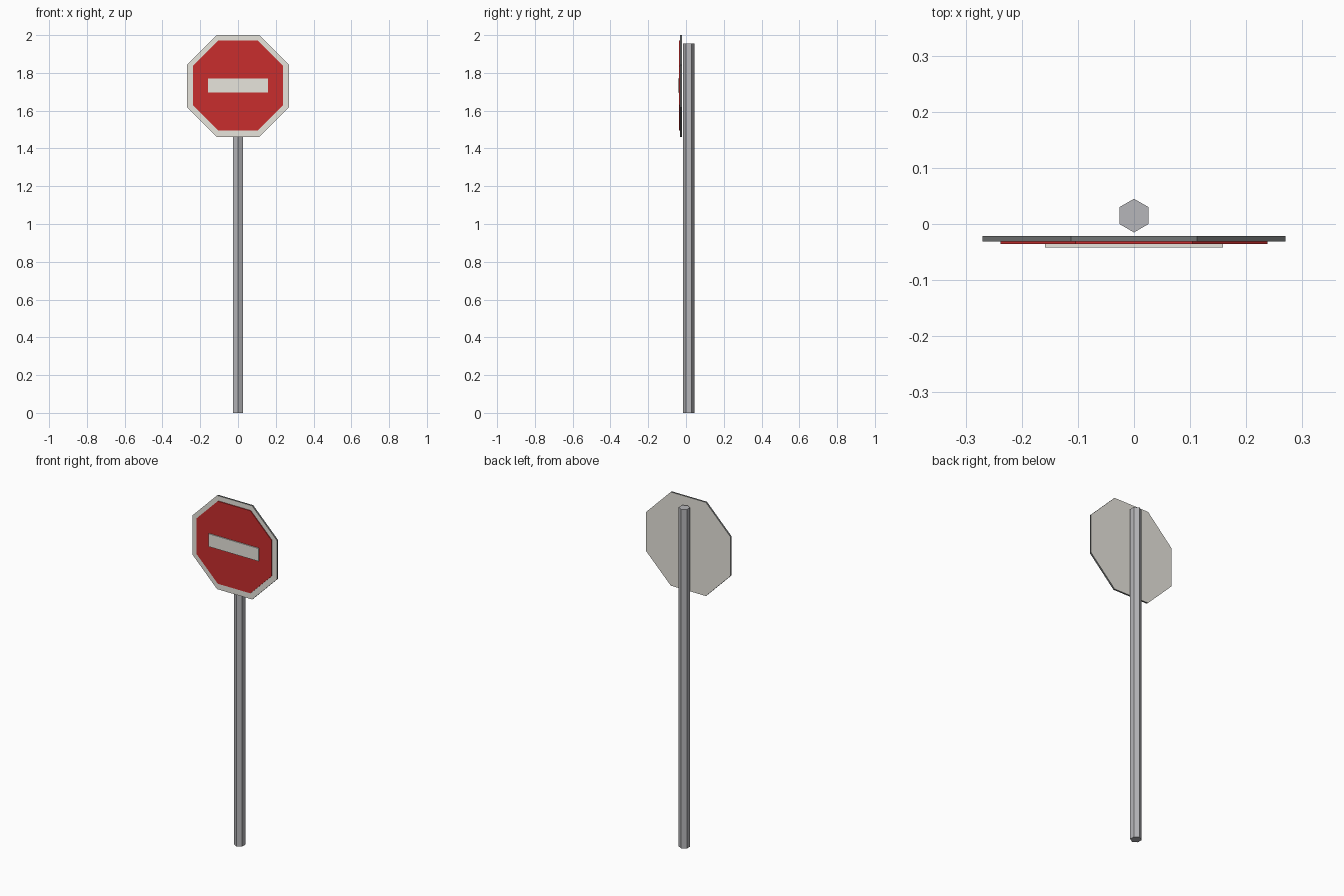
import bpy
import bmesh
from math import pi, sin, cos

if "Cube" in bpy.data.objects:
    bpy.data.objects.remove(bpy.data.objects["Cube"], do_unlink=True)


def material(name, color):
    mat = bpy.data.materials.new(name)
    mat.use_nodes = True
    mat.diffuse_color = (*color, 1)
    mat.node_tree.nodes["Principled BSDF"].inputs["Base Color"].default_value = (*color, 1)
    return mat


white = material("off_white", (0.8, 0.78, 0.72))
red = material("sign_red", (0.58, 0.027, 0.027))
steel = material("pole_grey", (0.47, 0.47, 0.49))
dark = material("edge_dark_grey", (0.17, 0.18, 0.18))


def prism(name, points, offset, mats):
    """Extrude a flat outline along an offset; side faces take the last material."""
    bm = bmesh.new()
    face = bm.faces.new([bm.verts.new(p) for p in points])
    grown = bmesh.ops.extrude_face_region(bm, geom=[face], use_keep_orig=True)
    moved = [v for v in grown["geom"] if isinstance(v, bmesh.types.BMVert)]
    bmesh.ops.translate(bm, verts=moved, vec=offset)
    bmesh.ops.recalc_face_normals(bm, faces=bm.faces)
    for f in bm.faces:
        if len(f.verts) == 4 and len(points) != 4:
            f.material_index = len(mats) - 1
    mesh = bpy.data.meshes.new(name)
    bm.to_mesh(mesh)
    bm.free()
    for mat in mats:
        mesh.materials.append(mat)
    obj = bpy.data.objects.new(name, mesh)
    bpy.context.collection.objects.link(obj)
    return obj


def octagon(half, corner, y, z):
    """Upright octagon outline with its flat sides at the given half width."""
    quarter = [(half, corner), (corner, half)]
    right = quarter + [(-b, a) for a, b in quarter]
    return [(a, y, z + b) for a, b in right + [(-a, -b) for a, b in right]]


# Hexagonal pole, one edge facing forward
ring = [(0.03 * cos(pi / 6 + i * pi / 3), 0.015 + 0.03 * sin(pi / 6 + i * pi / 3), 0)
        for i in range(6)]
prism("pole", ring, (0, 0, 1.955), [steel])

# Backing plate with dark edges, then the red face on it
prism("sign_plate", octagon(0.27, 0.112, -0.021, 1.73), (0, -0.01, 0), [white, dark])
prism("sign_face", octagon(0.238, 0.104, -0.031, 1.733), (0, -0.005, 0), [red])

# Raised horizontal bar
bar = [(x, -0.036, z) for x, z in ((-0.159, 1.697), (0.159, 1.697), (0.159, 1.771), (-0.159, 1.771))]
prism("sign_bar", bar, (0, -0.006, 0), [white])
